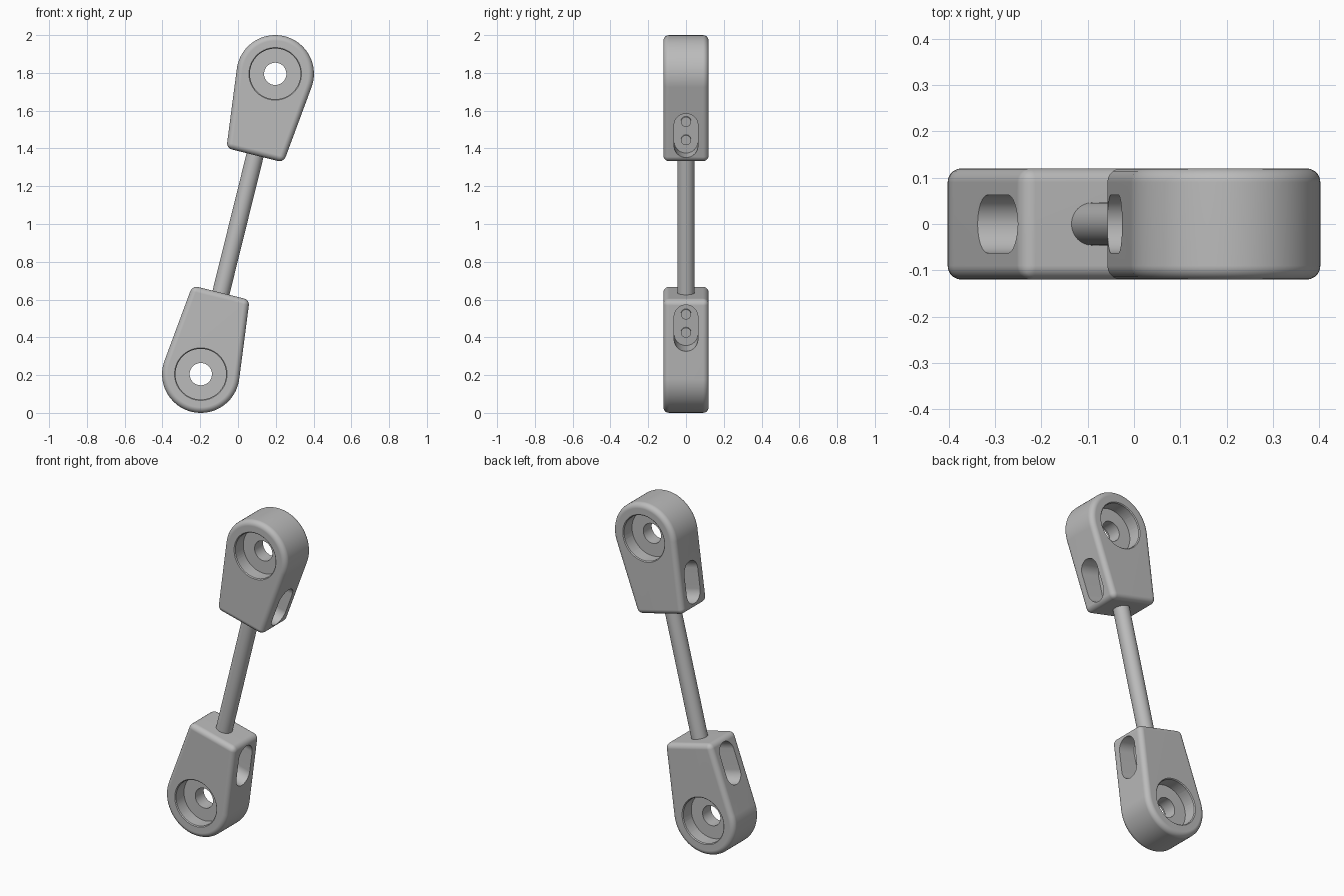
import bpy, bmesh, math
from mathutils import Matrix, Vector

if "Cube" in bpy.data.objects:
    bpy.data.objects.remove(bpy.data.objects["Cube"])

TILT = math.atan2(0.197, 0.795)   # lean of the link from vertical
EYE, EYE_R = 0.819, 0.205         # eye centre along the link, eye radius
END, END_W = 0.375, 0.156         # inner end of the head, its half width
HALF_Y = 0.12                     # half thickness
SLOT, FLOOR = 0.525, 0.06         # slot centre along the link, slot floor

grey = bpy.data.materials.new("mid grey")
grey.use_nodes = True
colour = (0.5, 0.5, 0.5, 1)
grey.diffuse_color = colour
grey.node_tree.nodes["Principled BSDF"].inputs["Base Color"].default_value = colour


def finish(name, bm):
    bmesh.ops.recalc_face_normals(bm, faces=bm.faces)
    mesh = bpy.data.meshes.new(name)
    bm.to_mesh(mesh)
    bm.free()
    mesh.materials.append(grey)
    obj = bpy.data.objects.new(name, mesh)
    bpy.context.collection.objects.link(obj)
    return obj


def prism(name, points, depth):
    """Extrude a closed 3D outline along a vector."""
    bm = bmesh.new()
    face = bm.faces.new([bm.verts.new(p) for p in points])
    new = bmesh.ops.extrude_face_region(bm, geom=[face])["geom"]
    bmesh.ops.translate(bm, vec=depth, verts=[v for v in new if isinstance(v, bmesh.types.BMVert)])
    return finish(name, bm)


def cylinder(name, start, end, r1, r2=None, sides=48):
    """Cylinder or cone between two points."""
    start, end = Vector(start), Vector(end)
    axis = end - start
    bm = bmesh.new()
    turn = axis.to_track_quat("Z", "Y").to_matrix().to_4x4()
    bmesh.ops.create_cone(bm, cap_ends=True, segments=sides, radius1=r1,
                          radius2=r1 if r2 is None else r2, depth=axis.length,
                          matrix=Matrix.Translation((start + end) / 2) @ turn)
    return finish(name, bm)


def activate(obj):
    bpy.ops.object.select_all(action="DESELECT")
    obj.select_set(True)
    bpy.context.view_layer.objects.active = obj


def smooth(obj):
    activate(obj)
    bpy.ops.object.shade_smooth_by_angle(angle=math.radians(35))


def arc(radius, start, stop, steps):
    for i in range(steps + 1):
        a = start + (stop - start) * i / steps
        yield radius * math.cos(a), radius * math.sin(a)


# Head: tapered block with a round eye and softened edges
taper = (EYE_R - END_W) / (EYE - END)
outline = [(x, -HALF_Y, EYE + z) for x, z in arc(EYE_R, -taper, math.pi + taper, 48)]
outline += [(-END_W, -HALF_Y, END), (END_W, -HALF_Y, END)]
head = prism("upper_head", outline, (0, 2 * HALF_Y, 0))
bevel = head.modifiers.new("round edges", "BEVEL")
bevel.width = 0.03
bevel.segments = 5
bevel.limit_method = "ANGLE"

# Cutters: through hole, counterbores with a fine chamfer, side slots
cutters = [cylinder("hole_cutter", (0, -0.3, EYE), (0, 0.3, EYE), 0.059)]
for s in (-1, 1):
    cutters.append(cylinder("bore_cutter", (0, s * 0.04, EYE), (0, s * 0.3, EYE), 0.134, sides=64))
    cutters.append(cylinder("chamfer_cutter", (0, s * 0.112, EYE), (0, s * 0.122, EYE),
                            0.131, 0.141, sides=64))
    stadium = [(s * FLOOR, y, SLOT + 0.06 + z) for y, z in arc(0.063, 0, math.pi, 16)]
    stadium += [(s * FLOOR, y, SLOT - 0.06 + z) for y, z in arc(0.063, math.pi, 2 * math.pi, 16)]
    cutters.append(prism("slot_cutter", stadium, (s * 0.3, 0, 0)))
for cutter in cutters:
    cutter.hide_render = True
    cut = head.modifiers.new("cut", "BOOLEAN")
    cut.operation = "DIFFERENCE"
    cut.solver = "EXACT"
    cut.object = cutter
activate(head)
for mod in list(head.modifiers):
    bpy.ops.object.modifier_apply(modifier=mod.name)
for cutter in cutters:
    bpy.data.objects.remove(cutter)
smooth(head)
head.modifiers.new("clean shading", "WEIGHTED_NORMAL").keep_sharp = True

# Rod joining both heads
rod = cylinder("rod", (0, 0, -0.42), (0, 0, 0.42), 0.046)
smooth(rod)
parts = [(rod, 0)]

# Clamping screws on the slot floors
screws = []
for side in (-1, 1):
    for dz in (-0.05, 0.05):
        z = SLOT + dz
        screw = cylinder("upper_screw", (side * 0.045, 0, z), (side * 0.075, 0, z), 0.027, sides=24)
        smooth(screw)
        screws.append(screw)

# The lower end is the upper end turned half round
for obj in [head] + screws:
    twin = obj.copy()
    twin.name = obj.name.replace("upper", "lower")
    bpy.context.collection.objects.link(twin)
    parts += [(obj, 0), (twin, math.pi)]

for obj, turn in parts:
    obj.location = (0, 0, 1)
    obj.rotation_euler = (0, TILT + turn, 0)
